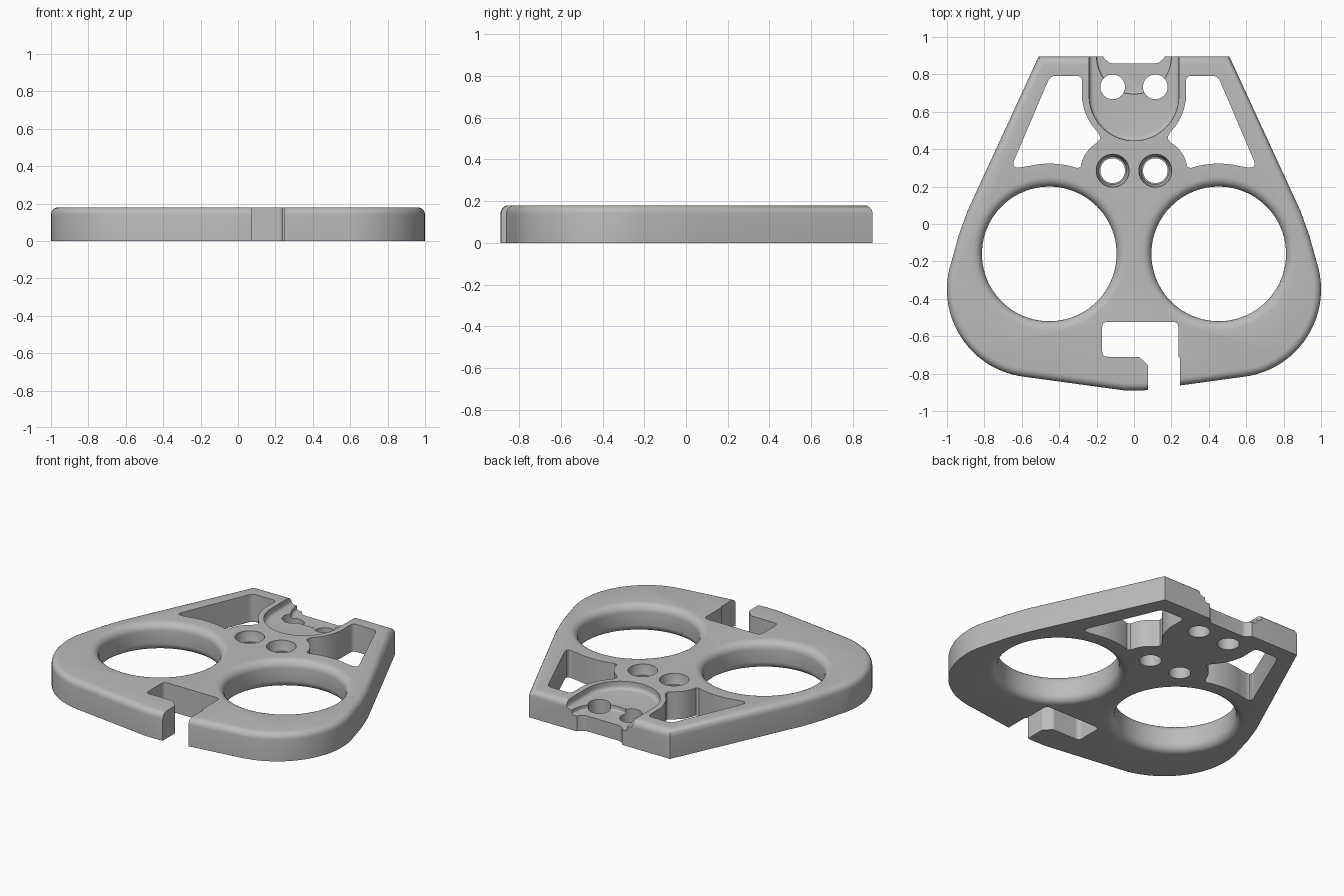
import bpy, bmesh, math
from mathutils import Vector

T = 0.18          # plate thickness
FINGER_R = 0.36

cube = bpy.data.objects.get("Cube")
if cube:
    bpy.data.objects.remove(cube, do_unlink=True)

grey = bpy.data.materials.new("plain grey")
grey.use_nodes = True
colour = (0.5, 0.5, 0.5, 1)
grey.diffuse_color = colour
grey.node_tree.nodes["Principled BSDF"].inputs["Base Color"].default_value = colour


def arc(cx, cy, r, a0, a1, n):
    """Points on an arc, angles in degrees."""
    angles = [math.radians(a0 + (a1 - a0) * i / n) for i in range(n + 1)]
    return [(cx + r * math.cos(a), cy + r * math.sin(a)) for a in angles]


def rounded(corners, n=5):
    """Polygon from (x, y, trim) corners, each corner softened by its trim."""
    pts = []
    for i, (x, y, r) in enumerate(corners):
        p = Vector((x, y))
        if not r:
            pts.append((x, y))
            continue
        a = Vector(corners[i - 1][:2])
        b = Vector(corners[(i + 1) % len(corners)][:2])
        a = p + (a - p).normalized() * r
        b = p + (b - p).normalized() * r
        for k in range(n + 1):
            t = k / n
            q = a * (1 - t) ** 2 + p * 2 * t * (1 - t) + b * t * t
            pts.append((q.x, q.y))
    return pts


def finish(name, bm):
    bmesh.ops.recalc_face_normals(bm, faces=bm.faces)
    mesh = bpy.data.meshes.new(name)
    bm.to_mesh(mesh)
    bm.free()
    mesh.materials.append(grey)
    obj = bpy.data.objects.new(name, mesh)
    bpy.context.collection.objects.link(obj)
    return obj


def prism(name, pts, z0=-0.1, z1=T + 0.1, round_z=None, radius=0.0):
    """Extruded outline; edges lying at height round_z get a fillet."""
    bm = bmesh.new()
    face = bm.faces.new([bm.verts.new((x, y, z0)) for x, y in pts])
    new = bmesh.ops.extrude_face_region(bm, geom=[face])["geom"]
    moved = [v for v in new if isinstance(v, bmesh.types.BMVert)]
    bmesh.ops.translate(bm, verts=moved, vec=(0, 0, z1 - z0))
    if round_z is not None:
        rim = [e for e in bm.edges if all(abs(v.co.z - round_z) < 1e-5 for v in e.verts)]
        bmesh.ops.bevel(bm, geom=rim, offset=radius, segments=5, profile=0.5,
                        affect='EDGES', clamp_overlap=True)
    return finish(name, bm)


def lathe(name, cx, cy, profile, n):
    """Closed solid of revolution from (radius, height) pairs."""
    bm = bmesh.new()
    rings = [[bm.verts.new((x, y, z)) for x, y in arc(cx, cy, r, 0, 360, n)[:-1]]
             for r, z in profile]
    for lo, hi in zip(rings, rings[1:]):
        for i in range(n):
            j = (i + 1) % n
            bm.faces.new((lo[i], lo[j], hi[j], hi[i]))
    bm.faces.new(rings[0])
    bm.faces.new(rings[-1])
    return finish(name, bm)


def mirror(pts):
    return [(-x, y) for x, y in reversed(pts)]


# Plate body with its top outer edge rounded
right_side = ([(0.05, -0.89)] + arc(0.53, -0.35, 0.47, -82, 18, 28)
              + [(0.937, -0.06), (0.89, 0.07), (0.51, 0.895)])
plate = prism("plate", right_side + mirror(right_side), 0, T, T, 0.04)

cutters = []

# Finger holes, filleted on both faces
f = 0.05
bottom = [(FINGER_R + f - f * math.sin(a), f - f * math.cos(a))
          for a in (math.radians(15 * i) for i in range(7))]
top = [(r, T - z) for r, z in reversed(bottom)]
finger_profile = [(FINGER_R + f, -0.02)] + bottom + top + [(FINGER_R + f, T + 0.02)]
for s in (-1, 1):
    cutters.append(lathe("finger_hole", s * 0.453, -0.16, finger_profile, 80))

# Side windows, following the finger hole, the screw boss and the pocket wall
window = (rounded([(0.277, 0.66, 0), (0.277, 0.792, 0.03), (0.448, 0.792, 0.03),
                   (0.66, 0.295, 0.05), (0.56, 0.31, 0)])
          + arc(0.453, -0.16, 0.483, 80, 108, 10)
          + [(0.285, 0.306)]
          + arc(0.115, 0.285, 0.17, 16, 60, 8)
          + [(0.18, 0.455), (0.183, 0.47)]
          + arc(0, 0.69, 0.277, -46, -12, 8))
cutters.append(prism("side_window", window))
cutters.append(prism("side_window", mirror(window)))

# Front hook slot with its open throat
slot = rounded([(-0.17, -0.523, 0.03), (0.237, -0.523, 0.03), (0.237, -0.71, 0),
                (0.246, -0.715, 0), (0.246, -1, 0), (0.076, -1, 0),
                (0.076, -0.757, 0.01), (0.028, -0.71, 0.01), (-0.17, -0.71, 0.03)])
cutters.append(prism("front_slot", slot))

# Rear pocket, its deeper step and the notch in the rear edge
pocket = [(-0.24, 1.0)] + arc(0, 0.685, 0.24, 180, 360, 36) + [(0.24, 1.0)]
cutters.append(prism("rear_pocket", pocket, T - 0.05, T + 0.1, T - 0.05, 0.025))
step = [(-0.2, 1.0)] + arc(0, 0.895, 0.2, 180, 360, 32) + [(0.2, 1.0)]
cutters.append(prism("pocket_step", step, T - 0.08, T + 0.1, T - 0.08, 0.012))
notch = rounded([(-0.165, 1, 0), (-0.165, 0.89, 0.012), (-0.13, 0.859, 0.015),
                 (0.13, 0.859, 0.015), (0.165, 0.89, 0.012), (0.165, 1, 0)])
cutters.append(prism("rear_notch", notch))

# Screw holes: plain pair in the pocket, countersunk pair in front of it
plain = [(0.066, -0.05), (0.066, T + 0.05)]
sunk = [(0.066, -0.05), (0.066, T - 0.065), (0.074, T - 0.065),
        (0.088, T - 0.01), (0.088, T + 0.05)]
for s in (-1, 1):
    cutters.append(lathe("rear_screw_hole", s * 0.114, 0.733, plain, 40))
    cutters.append(lathe("sunk_screw_hole", s * 0.114, 0.285, sunk, 40))

# Cut everything out of the plate and drop the cutters
for o in bpy.context.selected_objects:
    o.select_set(False)
bpy.context.view_layer.objects.active = plate
plate.select_set(True)
for cutter in cutters:
    cutter.hide_render = True
    cut = plate.modifiers.new(cutter.name, 'BOOLEAN')
    cut.operation = 'DIFFERENCE'
    cut.solver = 'EXACT'
    cut.object = cutter
    bpy.ops.object.modifier_apply(modifier=cut.name)
    bpy.data.objects.remove(cutter, do_unlink=True)

bpy.ops.object.shade_smooth_by_angle(angle=math.radians(32))
